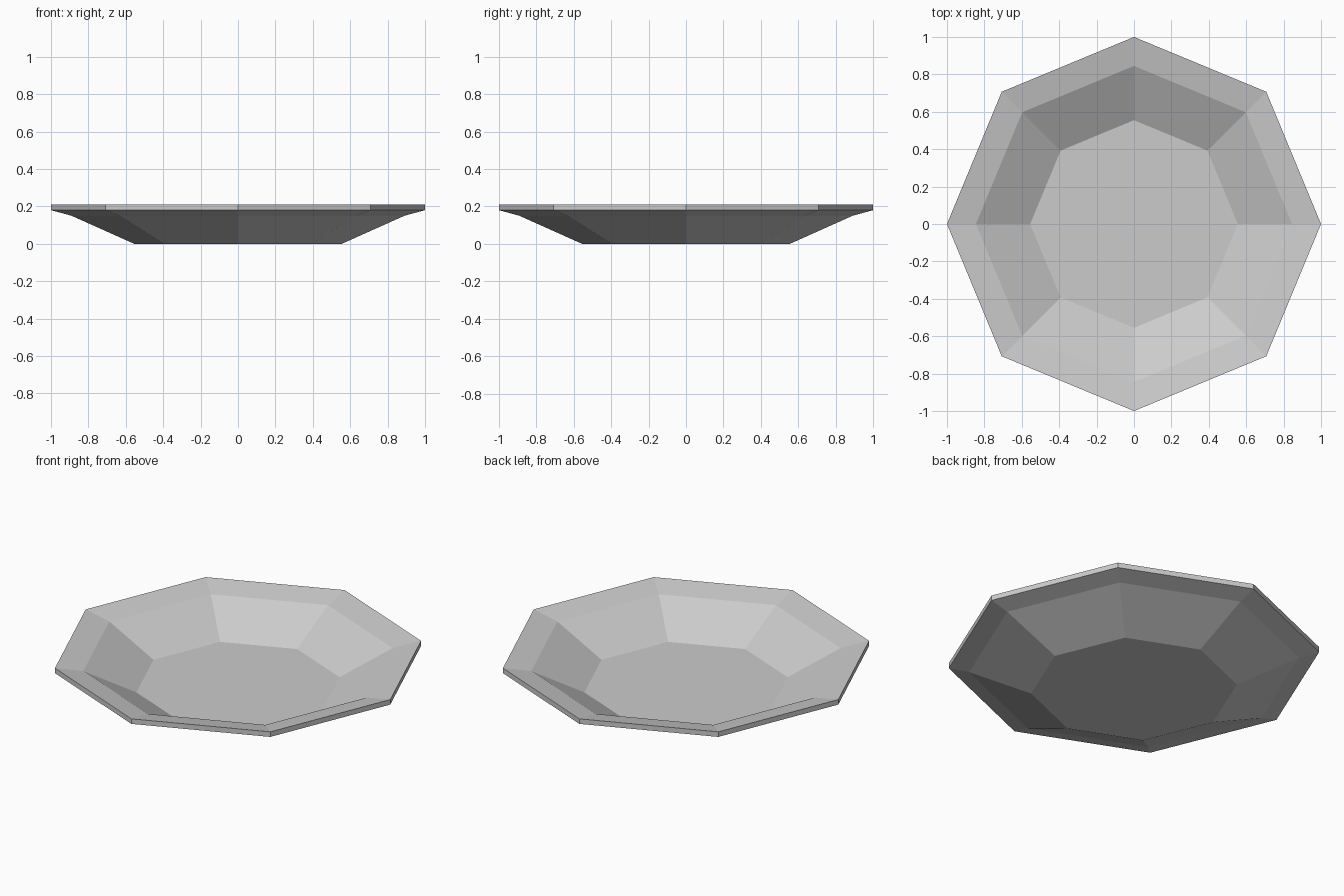
import bpy
import bmesh
from math import cos, sin, tau

cube = bpy.data.objects.get("Cube")
if cube:
    bpy.data.objects.remove(cube, do_unlink=True)

SIDES = 8

# Single grey material
grey = bpy.data.materials.new("light grey")
grey.use_nodes = True
colour = (0.6, 0.6, 0.6, 1)
grey.diffuse_color = colour
grey.node_tree.nodes["Principled BSDF"].inputs["Base Color"].default_value = colour

# Closed profile (radius, height): floor, wall, rim, edge, underside, foot
profile = [(0.555, 0.03), (0.845, 0.18), (1, 0.21),
           (1, 0.18), (0.89, 0.15), (0.555, 0)]

bm = bmesh.new()
rings = []
for r, z in profile:
    rings.append([bm.verts.new((r * cos(tau * i / SIDES), r * sin(tau * i / SIDES), z))
                  for i in range(SIDES)])

# Bands between neighbouring rings, then the floor and the base
for a, b in zip(rings, rings[1:]):
    for i in range(SIDES):
        j = (i + 1) % SIDES
        bm.faces.new((a[i], a[j], b[j], b[i]))
bm.faces.new(rings[0])
bm.faces.new(rings[-1])
bmesh.ops.recalc_face_normals(bm, faces=bm.faces)

mesh = bpy.data.meshes.new("plate")
bm.to_mesh(mesh)
bm.free()
mesh.materials.append(grey)
plate = bpy.data.objects.new("plate", mesh)
bpy.context.collection.objects.link(plate)
